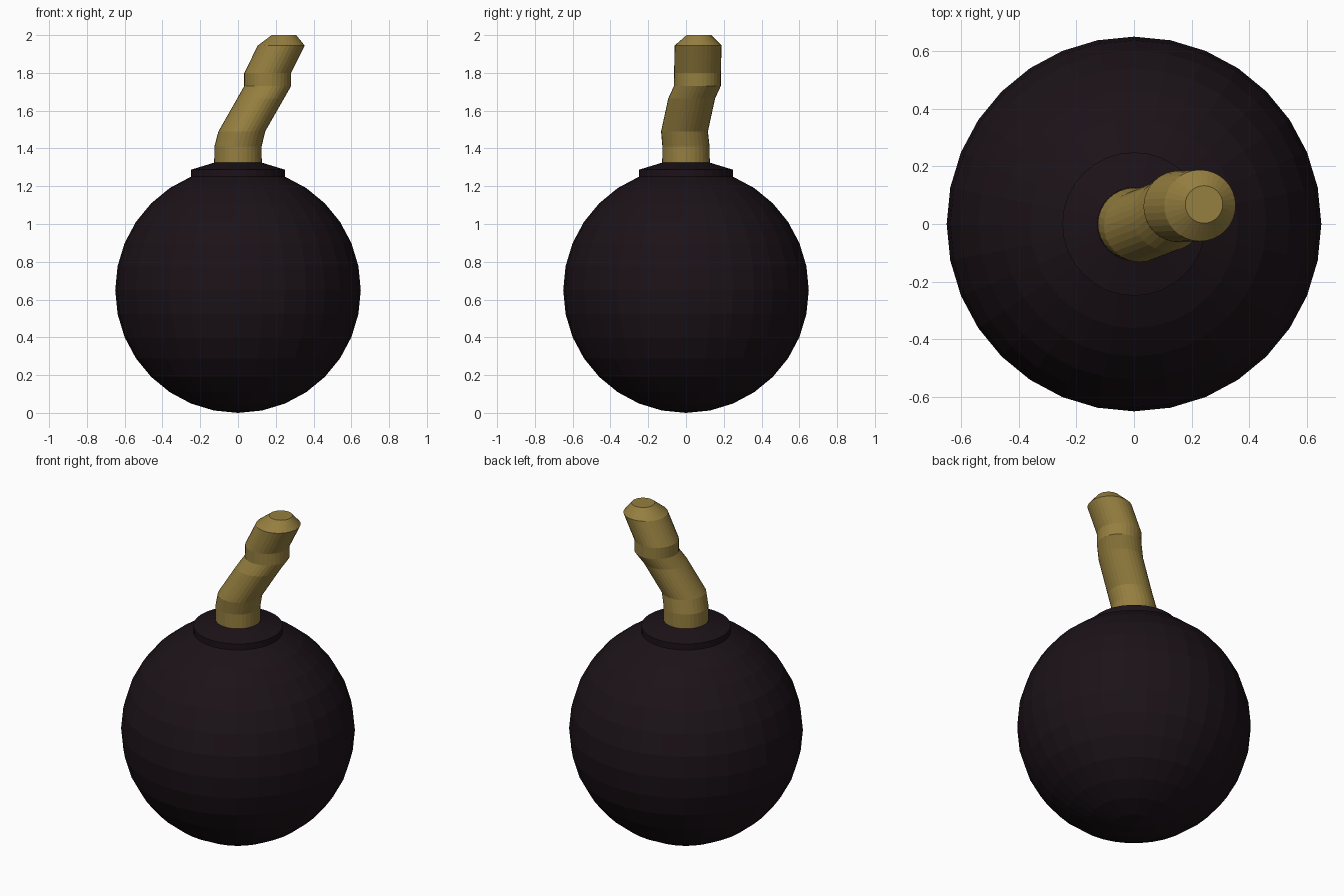
import bpy, bmesh, math
from mathutils import Matrix

if "Cube" in bpy.data.objects:
    bpy.data.objects.remove(bpy.data.objects["Cube"])

SIDES = 32
R = 0.65


def material(name, color):
    m = bpy.data.materials.new(name)
    m.diffuse_color = color
    m.use_nodes = True
    m.node_tree.nodes["Principled BSDF"].inputs["Base Color"].default_value = m.diffuse_color
    return m


def finish(name, bm, mat):
    bmesh.ops.recalc_face_normals(bm, faces=bm.faces)
    me = bpy.data.meshes.new(name)
    bm.to_mesh(me)
    bm.free()
    me.materials.append(mat)
    ob = bpy.data.objects.new(name, me)
    bpy.context.collection.objects.link(ob)
    return ob


dark = material("dark_iron", (0.011, 0.006, 0.009, 1))
cord = material("fuse_cord", (0.30, 0.21, 0.05, 1))

# Round body: sphere whose polar cap is raised to form the stepped collar
bm = bmesh.new()
bmesh.ops.create_uvsphere(bm, u_segments=SIDES, v_segments=16, radius=R,
                          matrix=Matrix.Translation((0, 0, R)))
cap = [f for f in bm.faces if min(v.co.z for v in f.verts) > 1.24]
new = bmesh.ops.extrude_face_region(bm, geom=cap)["geom"]
bmesh.ops.delete(bm, geom=cap, context='FACES')
bmesh.ops.translate(bm, vec=(0, 0, 0.037),
                    verts=[g for g in new if isinstance(g, bmesh.types.BMVert)])
# Open the middle where the fuse grows out
pole = max(bm.verts, key=lambda v: v.co.z)
bmesh.ops.delete(bm, geom=[pole], context='VERTS')
finish("round_body", bm, dark)

# Bent fuse: level rings (x, y, z, radius) bridged together, closed at the tip
rings = [
    (0.0, 0.0, 1.324, 0.126),
    (0.0, 0.0, 1.41, 0.125),
    (0.02, -0.008, 1.49, 0.124),
    (0.12, 0.03, 1.665, 0.124),
    (0.157, 0.06, 1.73, 0.124),
    (0.157, 0.061, 1.80, 0.124),
    (0.229, 0.064, 1.945, 0.124),
    (0.243, 0.068, 2.0, 0.065),
]
bm = bmesh.new()
prev = None
for x, y, z, r in rings:
    ring = [bm.verts.new((x + r * math.cos(a), y + r * math.sin(a), z))
            for a in (2 * math.pi * i / SIDES for i in range(SIDES))]
    if prev:
        for i in range(SIDES):
            j = (i + 1) % SIDES
            bm.faces.new((prev[i], prev[j], ring[j], ring[i]))
    prev = ring
bm.faces.new(prev)
finish("fuse", bm, cord)
